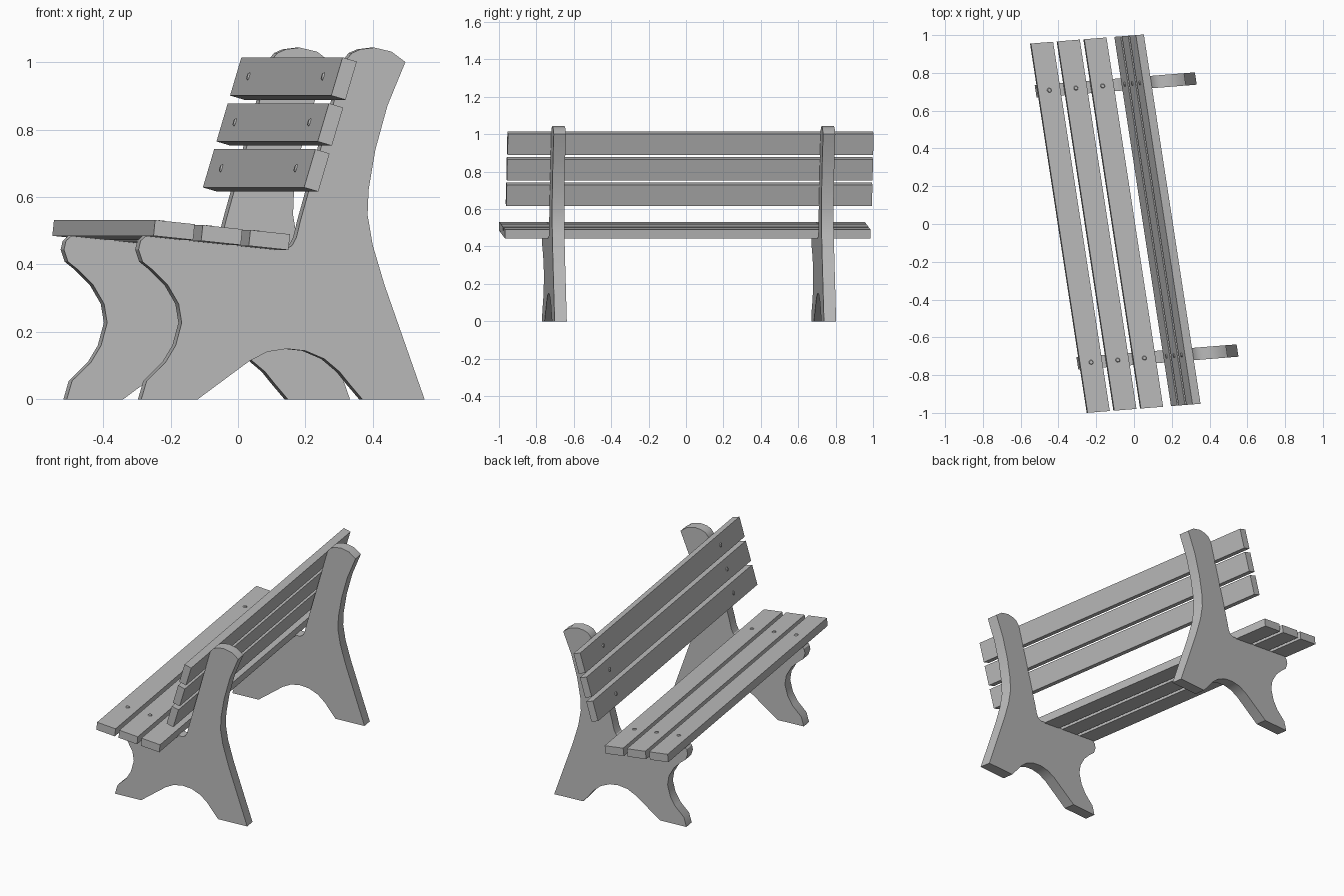
import bpy, bmesh, math
from mathutils import Matrix, Vector

cube = bpy.data.objects.get("Cube")
if cube:
    bpy.data.objects.remove(cube, do_unlink=True)

grey = bpy.data.materials.new("bench grey")
grey.use_nodes = True
grey.diffuse_color = (0.5, 0.5, 0.5, 1)
grey.node_tree.nodes["Principled BSDF"].inputs["Base Color"].default_value = (0.5, 0.5, 0.5, 1)

# The bench is built square (depth, length, height), then slanted in plan
SLANT = Matrix(((1, -0.1535, 0, 0), (0.08, 1, 0, 0), (0, 0, 1, 0), (0, 0, 0, 1)))
LEG_CENTRES = {"right": -0.705, "left": 0.735}
LEG_THICKNESS = 0.065
SLAT_ENDS = (-0.968, 0.987)
SLAT_WIDTH, SLAT_GAP = 0.118, 0.024


def finish(bm, name, smooth=False):
    bmesh.ops.transform(bm, matrix=SLANT, verts=bm.verts)
    bmesh.ops.recalc_face_normals(bm, faces=bm.faces)
    mesh = bpy.data.meshes.new(name)
    bm.to_mesh(mesh)
    bm.free()
    mesh.materials.append(grey)
    obj = bpy.data.objects.new(name, mesh)
    bpy.context.collection.objects.link(obj)
    if smooth:
        bpy.ops.object.select_all(action='DESELECT')
        obj.select_set(True)
        bpy.context.view_layer.objects.active = obj
        bpy.ops.object.shade_smooth_by_angle(angle=math.radians(30))
    return obj


def prism(name, outline, start, end, smooth=False):
    """Extrude a side outline along the bench's length."""
    bm = bmesh.new()
    face = bm.faces.new([bm.verts.new((x, start, z)) for x, z in outline])
    new = bmesh.ops.extrude_face_region(bm, geom=[face])["geom"]
    verts = [v for v in new if isinstance(v, bmesh.types.BMVert)]
    bmesh.ops.translate(bm, verts=verts, vec=(0, end - start, 0))
    return finish(bm, name, smooth)


# Side outline of a leg
front_curve = [(-.40, 0), (-.384, .055), (-.328, .11), (-.298, .16), (-.28, .227),
               (-.289, .283), (-.322, .34), (-.366, .384), (-.396, .408),
               (-.408, .444), (-.402, .47), (-.387, .484)]
post_front = [(.028, .446), (.047, .456), (.06, .48), (.072, .53), (.096, .616)]
post_top = [(.206, 1.005), (.225, 1.027), (.25, 1.038), (.291, 1.043), (.342, 1.031), (.383, 1)]
post_back = [(.33, .871), (.294, .74), (.274, .622), (.271, .547), (.286, .458), (.321, .34), (.44, 0)]
arch = [(.256, 0), (.217, .046), (.188, .082), (.143, .12), (.087, .144),
        (.031, .15), (-.026, .141), (-.079, .114), (-.233, 0)]

for side, centre in LEG_CENTRES.items():
    prism(side + "_leg", front_curve + post_front + post_top + post_back + arch,
          centre - LEG_THICKNESS / 2, centre + LEG_THICKNESS / 2, smooth=True)


def bolt(name, place, outward):
    bm = bmesh.new()
    turn = outward.to_track_quat('Z', 'Y').to_matrix().to_4x4()
    bmesh.ops.create_cone(bm, cap_ends=True, segments=10, radius1=0.015, radius2=0.009,
                          depth=0.01, matrix=Matrix.Translation(place) @ turn)
    finish(bm, name)


def slat_row(name, corner, angle, thickness):
    """Three slats laid along a tilted line, each bolted to both legs."""
    along = Vector((math.cos(math.radians(angle)), math.sin(math.radians(angle))))
    out = Vector((-along.y, along.x))
    for i in range(3):
        a = Vector(corner) + along * i * (SLAT_WIDTH + SLAT_GAP)
        b = a + along * SLAT_WIDTH
        prism(f"{name}_slat_{i + 1}", [a, b, b + out * thickness, a + out * thickness], *SLAT_ENDS)
        head = (a + b) / 2 + out * thickness
        for side, centre in LEG_CENTRES.items():
            bolt(f"{name}_{side}_bolt_{i + 1}", Vector((head.x, centre, head.y)),
                 Vector((out.x, 0, out.y)))


# Seat and backrest
slat_row("seat", (-.399, .485), -6, 0.047)
slat_row("back", (.0895, .616), 73.5, 0.044)
